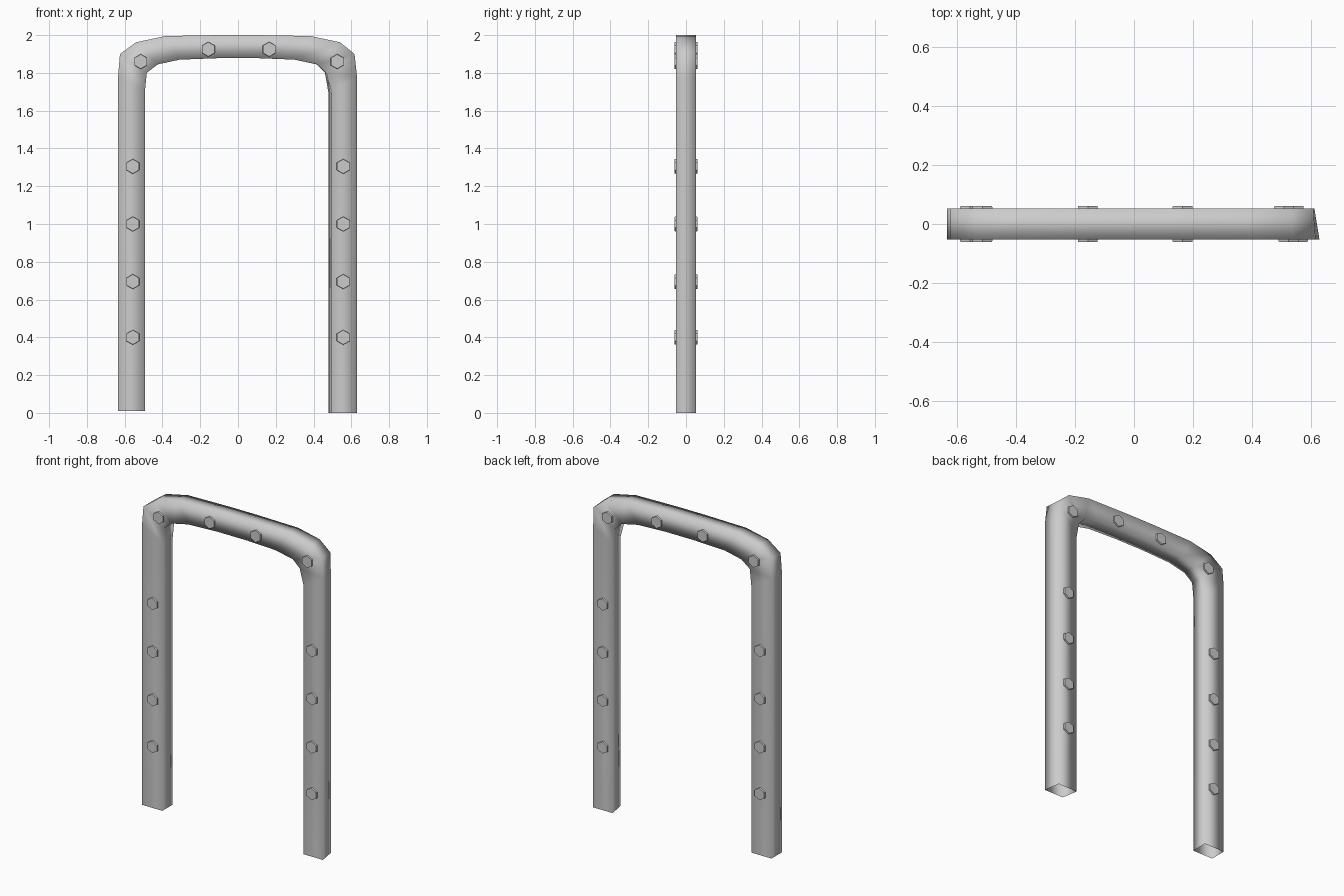
import bpy, bmesh, math
from mathutils import Matrix, Vector

if "Cube" in bpy.data.objects:
    bpy.data.objects.remove(bpy.data.objects["Cube"])

D = 0.052  # half depth of the tube


def finish(bm, name):
    bmesh.ops.recalc_face_normals(bm, faces=bm.faces)
    for f in bm.faces:
        f.smooth = True
    me = bpy.data.meshes.new(name)
    bm.to_mesh(me)
    bm.free()
    ob = bpy.data.objects.new(name, me)
    bpy.context.collection.objects.link(ob)
    return ob


# Arch frame: outer and inner outlines (x, z), swept as an open four-sided tube
outer = [(-.635, .01), (-.635, 1.78), (-.625, 1.90), (-.54, 1.962), (-.385, 1.995), (-.1, 2.0),
         (.1, 2.0), (.385, 1.995), (.54, 1.962), (.617, 1.90), (.63, 1.78), (.63, 0)]
inner = [(-.493, .01), (-.493, 1.70), (-.483, 1.80), (-.425, 1.845), (-.31, 1.87), (-.1, 1.878),
         (.1, 1.878), (.30, 1.87), (.42, 1.845), (.468, 1.80), (.495, 1.70), (.495, 0)]
skew = [0] * 8 + [.004, .008, .017, .017]  # right leg is slightly twisted

bm = bmesh.new()
rings = []
for (ox, oz), (ix, iz), s in zip(outer, inner, skew):
    rings.append([bm.verts.new(p) for p in (
        (ox, -D, oz), (ox - s, D, oz), (ix - s, D, iz), (ix, -D, iz))])
for a, b in zip(rings, rings[1:]):
    for i in range(4):
        j = (i + 1) % 4
        bm.faces.new((a[i], a[j], b[j], b[i]))
finish(bm, "arch_frame")

# Hex bolt heads on the front and back faces
spots = [(s * .557, z) for s in (-1, 1) for z in (.40, .695, 1.0, 1.305)]
spots += [(-.515, 1.86), (.525, 1.86), (-.157, 1.925), (.165, 1.925)]
for side, name in ((-1, "front_bolts"), (1, "back_bolts")):
    bm = bmesh.new()
    for x, z in spots:
        if side == 1 and x > .5:
            x -= .015
        m = (Matrix.Translation((x, side * D, z))
             @ Matrix.Rotation(-side * math.pi / 2, 4, 'X'))
        bmesh.ops.create_cone(bm, cap_ends=True, segments=6, radius1=.041, radius2=.038,
                              depth=.02, matrix=m)
    ob = finish(bm, name)
    bpy.ops.object.select_all(action='DESELECT')
    ob.select_set(True)
    bpy.context.view_layer.objects.active = ob
    bpy.ops.object.shade_smooth_by_angle(angle=math.radians(40))
